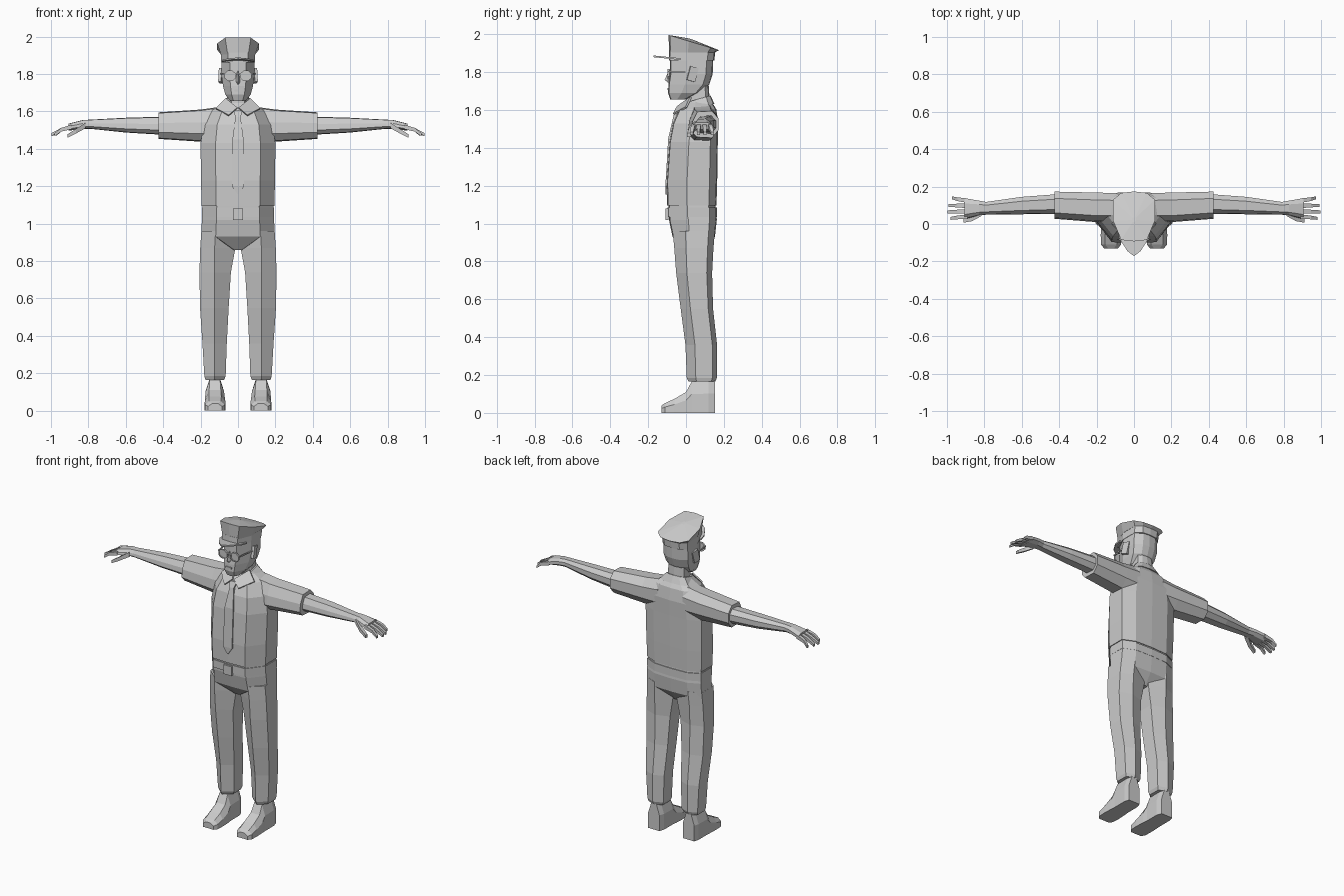
import bpy, bmesh, math
from mathutils import Vector

if "Cube" in bpy.data.objects:
    bpy.data.objects.remove(bpy.data.objects["Cube"])

grey = bpy.data.materials.new("plain_grey")
grey.diffuse_color = (0.6, 0.6, 0.6, 1)
grey.use_nodes = True
grey.node_tree.nodes["Principled BSDF"].inputs["Base Color"].default_value = grey.diffuse_color


def finish(ob, mirror=False):
    ob.data.materials.append(grey)
    if mirror:
        ob.modifiers.new("mirror", 'MIRROR').use_clip = False
    return ob


def loft(name, rings, mirror=False):
    """Skin a list of equal-length point rings and cap both ends."""
    bm = bmesh.new()
    vs = [[bm.verts.new(p) for p in r] for r in rings]
    n = len(rings[0])
    for a, b in zip(vs, vs[1:]):
        for i in range(n):
            j = (i + 1) % n
            bm.faces.new((a[i], a[j], b[j], b[i]))
    bm.faces.new(vs[0])
    bm.faces.new(vs[-1])
    bmesh.ops.recalc_face_normals(bm, faces=bm.faces)
    me = bpy.data.meshes.new(name)
    bm.to_mesh(me)
    bm.free()
    ob = bpy.data.objects.new(name, me)
    bpy.context.collection.objects.link(ob)
    return finish(ob, mirror)


def box(name, loc, size, rot=(0, 0, 0), mirror=False):
    s = [v / 2 for v in size]
    ring = lambda z: [(-s[0], -s[1], z), (s[0], -s[1], z), (s[0], s[1], z), (-s[0], s[1], z)]
    ob = loft(name, [ring(-s[2]), ring(s[2])])
    ob.rotation_euler, ob.location = rot, loc
    bpy.context.view_layer.update()
    ob.data.transform(ob.matrix_world)
    ob.rotation_euler, ob.location = (0, 0, 0), (0, 0, 0)
    if mirror:
        ob.modifiers.new("mirror", 'MIRROR')
    return ob


def body_ring(z, hw, yf, yb, fx=0.6, bulge=0.005, tilt=0.0):
    """Symmetric ten-sided ring; fx is the flat front share, tilt lowers the back."""
    d = yb - yf
    half = [(hw * fx, yf), (hw, yf + d * 0.4), (hw, yb - d * 0.14), (hw * fx, yb)]
    pts = [(0, yf - bulge)] + half + [(0, yb + bulge)] + [(-x, y) for x, y in half[::-1]]
    return [(x, y, z - tilt * (y - yf)) for x, y in pts]


def leg_ring(z, xi, xm, xo, yf, yb):
    d = yb - yf
    return [(xm, yf, z), (xo, yf + d * .3, z), (xo, yb - d * .15, z),
            (xm, yb, z), (xi, yb - d * .15, z), (xi, yf + d * .3, z)]


def arm_ring(x, yf, yb, zb, zt):
    d, h = yb - yf, zt - zb
    prof = [(0, .25), (.04, .6), (.22, .97), (.75, 1), (1, .72), (1, .3), (.75, 0), (.2, .03)]
    return [(x, yf + a * d, zb + b * h) for a, b in prof]


# shirt, trousers seat and neck
loft("shirt", [body_ring(*r) for r in [
    (1.095, .194, -.095, .156), (1.23, .198, -.097, .16), (1.43, .20, -.083, .163),
    (1.53, .185, -.064, .166), (1.605, .14, -.03, .155), (1.645, .075, .0, .13)]])
loft("trousers_seat", [body_ring(*r) for r in [
    (1.11, .188, -.088, .15), (1.02, .193, -.085, .158), (.93, .197, -.066, .148),
    (.86, .035, -.01, .10)]])
loft("belt", [body_ring(z, .193, -.092, .158) for z in (1.035, 1.085)])
box("buckle", (0, -.1, 1.05), (.055, .016, .06))
loft("neck", [body_ring(1.58, .062, .0, .125), body_ring(1.73, .055, .01, .115)])

# collar band and flaps
loft("collar", [body_ring(1.605, .10, -.035, .145, tilt=-.15),
                body_ring(1.638, .066, -.008, .125, tilt=-.28)])
flap = [(.004, -.04, 1.615), (.05, -.062, 1.575), (.118, .005, 1.612), (.066, .03, 1.665)]
loft("collar_flap", [flap, [(x, y - .008, z + .006) for x, y, z in flap]], True)

# tie
loft("tie", [[(-w, y, z), (w, y, z), (w, y + .02, z), (-w, y + .02, z)] for z, w, y in [
    (1.605, .024, -.05), (1.57, .014, -.066), (1.45, .03, -.094),
    (1.2, .033, -.109), (1.155, .002, -.107)]])

# legs with cuffs
loft("trouser_leg", [leg_ring(*r) for r in [
    (.96, .02, .12, .196, -.07, .153), (.87, .014, .125, .202, -.062, .145),
    (.74, .038, .125, .206, -.052, .138), (.55, .05, .125, .203, -.028, .143),
    (.36, .06, .125, .19, -.003, .164), (.185, .066, .125, .18, .004, .163),
    (.165, .074, .125, .174, .014, .155)]], True)


# shoes
def shoe_ring(y, xi, xo, zt):
    return [(xi, y, 0), (xi, y, zt * .6), (xi + .022, y, zt), (xo - .022, y, zt),
            (xo, y, zt * .6), (xo, y, 0)]


loft("shoe", [shoe_ring(*r) for r in [
    (.152, .085, .165, .17), (.12, .074, .174, .17), (.03, .074, .174, .165),
    (.0, .07, .176, .11), (-.06, .067, .178, .075), (-.11, .07, .176, .052),
    (-.13, .085, .16, .038)]], True)

# sleeves, forearms and hands
loft("sleeve", [arm_ring(*r) for r in [
    (.09, .01, .165, 1.43, 1.625), (.20, .01, .168, 1.438, 1.61),
    (.425, .028, .173, 1.453, 1.595)]], True)
loft("forearm_and_palm", [arm_ring(*r) for r in [
    (.40, .055, .16, 1.475, 1.572), (.60, .052, .145, 1.487, 1.566),
    (.79, .05, .118, 1.507, 1.556), (.83, .045, .125, 1.507, 1.554),
    (.905, .026, .138, 1.497, 1.535)]], True)


def digit(name, path, r):
    rings = []
    for k, p in enumerate(path):
        s = r * (1 - .18 * k)
        rings.append([(p[0], p[1] + a * s, p[2] + b * s)
                      for a, b in ((-1, -1), (1, -1), (1, 1), (-1, 1))])
    loft(name, rings, True)


for i, (y0, y1, tip) in enumerate([(.04, .03, .98), (.068, .065, .998), (.097, .1, .993), (.125, .14, .972)]):
    digit("finger_%d" % (i + 1), [(.89, y0, 1.517), (.945, (y0 + y1) / 2, 1.502), (tip, y1, 1.476)], .012)
digit("thumb", [(.815, .058, 1.525), (.865, .028, 1.495), (.912, .016, 1.468)], .015)

# head and face
loft("head", [body_ring(*r) for r in [
    (1.655, .04, -.078, .0, .6), (1.69, .068, -.09, .075, .5), (1.735, .08, -.088, .118, .5),
    (1.79, .088, -.08, .136, .5), (1.89, .088, -.08, .14, .5)]])
loft("nose", [[(-w, -.075, z), (0, y, z), (w, -.075, z)] for z, w, y in
              [(1.815, .009, -.088), (1.76, .017, -.113), (1.745, .012, -.095)]])
box("mouth", (0, -.092, 1.712), (.04, .012, .01))
box("ear", (.092, .035, 1.79), (.016, .045, .075), (math.radians(-15), 0, math.radians(12)), True)

# glasses
for side in (-1, 1):
    rings = []
    for y, r in ((-.086, .03), (-.098, .03), (-.098, .025), (-.092, .025)):
        rings.append([(side * .042 + r * 1.1 * math.cos(a * math.pi / 4 + .39), y,
                       1.79 + r * math.sin(a * math.pi / 4 + .39)) for a in range(8)])
    loft("glasses_lens", rings)
box("glasses_bridge", (0, -.094, 1.802), (.03, .008, .008))
box("glasses_temple", (.084, -.035, 1.802), (.006, .115, .008), (0, 0, math.radians(-8)), True)

# cap band, flared crown with tilted top, and visor
loft("cap_band", [body_ring(1.862, .09, -.086, .145), body_ring(1.915, .091, -.084, .15)])
loft("cap_crown", [body_ring(1.905, .092, -.082, .148, .6, .006),
                   body_ring(1.994, .111, -.085, .166, .62, .008, .3),
                   [(x * .1, y * .1 + .02, z * .1 + 1.978 * .9 - .0 ) for x, y, z in
                    body_ring(1.99, .1, -.08, .16, .62, .0, .3)]])
half = [(.086, -.03), (.077, -.08), (.035, -.145)]
outline = half + [(0, -.172)] + [(-x, y) for x, y in half[::-1]]
loft("visor", [[(x, y, z - y * .1) for x, y in outline] for z in (1.862, 1.871)])
